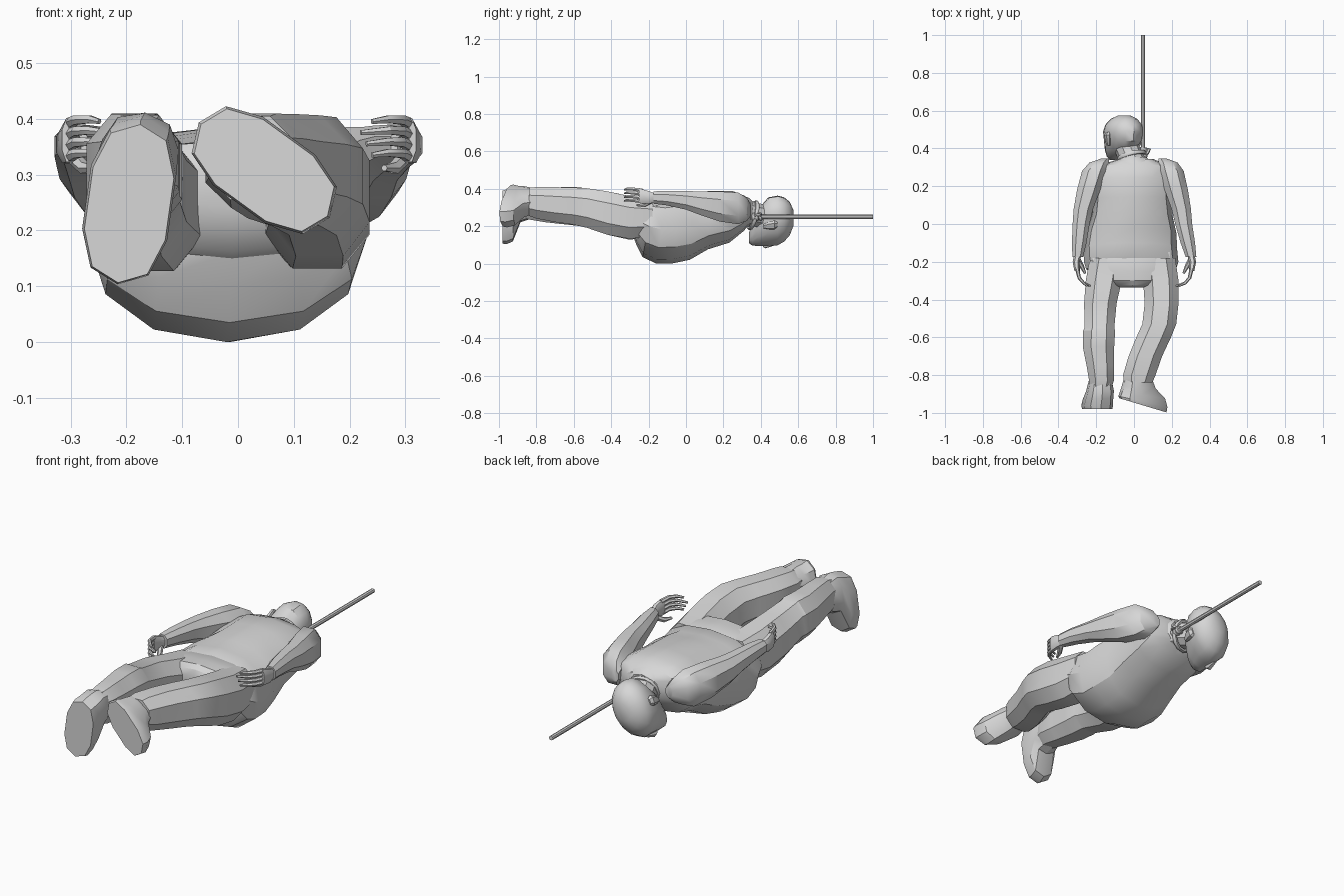
import bpy, bmesh, math
from mathutils import Vector, Matrix

if "Cube" in bpy.data.objects:
    bpy.data.objects.remove(bpy.data.objects["Cube"])

grey = bpy.data.materials.new("plain_grey")
grey.use_nodes = True
grey.diffuse_color = (0.68, 0.68, 0.68, 1)
grey.node_tree.nodes["Principled BSDF"].inputs["Base Color"].default_value = (0.68, 0.68, 0.68, 1)


def finish(bm, name, angle=32):
    bmesh.ops.recalc_face_normals(bm, faces=bm.faces)
    mesh = bpy.data.meshes.new(name)
    bm.to_mesh(mesh)
    bm.free()
    mesh.materials.append(grey)
    obj = bpy.data.objects.new(name, mesh)
    bpy.context.collection.objects.link(obj)
    bpy.ops.object.select_all(action='DESELECT')
    obj.select_set(True)
    bpy.context.view_layer.objects.active = obj
    bpy.ops.object.shade_smooth_by_angle(angle=math.radians(angle))
    return obj


def skin(bm, rings):
    """Bridge successive rings of points and cap both ends."""
    loops = [[bm.verts.new(p) for p in ring] for ring in rings]
    n = len(loops[0])
    for a, b in zip(loops, loops[1:]):
        for i in range(n):
            j = (i + 1) % n
            bm.faces.new((a[i], a[j], b[j], b[i]))
    bm.faces.new(loops[0])
    bm.faces.new(loops[-1])


def body_loft(name, rows, sides=10, roll=0, shear=(0, 0), power=0.85, matrix=None, phase=0.5,
              top_power=None):
    """Loft along y; each row is y, centre x, centre z, half width, half depth."""
    bm = bmesh.new()
    c, s = math.cos(math.radians(roll)), math.sin(math.radians(roll))
    rings = []
    for k, (y, cx, cz, rx, rz) in enumerate(rows):
        ring = []
        amount = k / (len(rows) - 1)
        for i in range(sides):
            t = math.tau * (i + phase) / sides
            bend = top_power if top_power and math.sin(t) > 0 else power
            u = rx * math.copysign(abs(math.cos(t)) ** power, math.cos(t))
            v = rz * math.copysign(abs(math.sin(t)) ** bend, math.sin(t))
            dx, dz = u * c - v * s, u * s + v * c
            ring.append((cx + dx, y + amount * (shear[0] * dx + shear[1] * dz), cz + dz))
        rings.append(ring)
    skin(bm, rings)
    if matrix:
        bm.transform(matrix)
    return finish(bm, name)


def tube(name, points, radii, sides=6):
    """Loft of round sections along a short path."""
    pts = [Vector(p) for p in points]
    bm = bmesh.new()
    rings = []
    for k, p in enumerate(pts):
        d = pts[min(k + 1, len(pts) - 1)] - pts[max(k - 1, 0)]
        q = d.to_track_quat('Z', 'Y')
        rings.append([p + q @ Vector((radii[k] * math.cos(math.tau * i / sides),
                                      radii[k] * math.sin(math.tau * i / sides), 0))
                      for i in range(sides)])
    skin(bm, rings)
    return finish(bm, name)


def loop(name, centre, axis, major, minor, count=14, sides=6):
    """Closed rope ring around an axis."""
    q = Vector(axis).to_track_quat('Z', 'Y')
    bm = bmesh.new()
    grid = []
    for a in range(count):
        t = math.tau * a / count
        row = []
        for b in range(sides):
            w = math.tau * b / sides
            r = major + minor * math.cos(w)
            p = Vector((r * math.cos(t), r * math.sin(t), minor * math.sin(w)))
            row.append(bm.verts.new(Vector(centre) + q @ p))
        grid.append(row)
    for a in range(count):
        for b in range(sides):
            e, f = (a + 1) % count, (b + 1) % sides
            bm.faces.new((grid[a][b], grid[e][b], grid[e][f], grid[a][f]))
    return finish(bm, name, 60)


# Shirt with a heavy belly that tucks back under towards the crotch
body_loft("shirt", [
    (.345, .01, .275, .09, .06), (.31, 0, .268, .18, .095), (.24, -.01, .25, .205, .138),
    (.13, -.01, .232, .205, .156), (.04, -.01, .202, .215, .182), (-.05, -.015, .188, .24, .188),
    (-.13, -.02, .182, .248, .182), (-.2, -.015, .2, .25, .165), (-.24, -.015, .22, .238, .118),
    (-.265, -.01, .245, .19, .085)],
    sides=12, shear=(0, .25), power=.92, phase=0, top_power=.65)
body_loft("collar", [(.29, 0, .28, .12, .09), (.34, 0, .275, .085, .075),
                     (.355, -.005, .27, .07, .065)])

# Trousers
body_loft("trouser_seat", [
    (-.11, -.015, .22, .22, .11), (-.15, -.015, .228, .235, .127), (-.25, -.012, .245, .232, .118),
    (-.3, -.01, .262, .2, .1), (-.325, -.01, .275, .13, .07), (-.335, -.01, .28, .08, .04)],
    sides=12, power=.92, phase=0, top_power=.65)
body_loft("right_trouser_leg", [
    (-.18, -.14, .245, .1, .105), (-.3, -.16, .244, .102, .125), (-.42, -.178, .27, .092, .124),
    (-.55, -.183, .3, .084, .109), (-.565, -.185, .305, .091, .112), (-.65, -.188, .309, .089, .106),
    (-.75, -.178, .314, .078, .1), (-.83, -.172, .32, .07, .092), (-.86, -.175, .32, .062, .085)],
    sides=8)
body_loft("left_trouser_leg", [
    (-.18, .125, .245, .1, .105), (-.3, .142, .246, .1, .122), (-.42, .146, .27, .096, .124),
    (-.53, .134, .297, .096, .113), (-.6, .104, .307, .098, .106), (-.7, .06, .315, .095, .1),
    (-.8, .028, .325, .092, .09), (-.84, .022, .33, .08, .08)], sides=8)

# Shoes with flat soles
body_loft("right_shoe", [
    (-.83, -.178, .318, .06, .08), (-.885, -.18, .316, .072, .096), (-.925, -.19, .262, .076, .145),
    (-.96, -.195, .25, .08, .148), (-.98, -.195, .248, .076, .143)], roll=-8, power=.8)
body_loft("left_shoe", [
    (-.81, .02, .335, .06, .07), (-.865, .025, .33, .07, .092), (-.905, .045, .31, .074, .132),
    (-.94, .047, .308, .079, .145), (-.96, .047, .308, .075, .14)],
    roll=54, shear=(-.3, 0), power=.78)

# Sleeves, hands and fingers
arm_paths = {
    "left": (1, (.15, .18, .198, .224, .25, .263, .285, .302), 0),
    "right": (-1, (.15, .185, .21, .24, .268, .28, .29, .298), -.012),
}
arm_shape = [(.348, .285, .02, .03), (.325, .29, .055, .066), (.28, .295, .07, .09),
             (.18, .305, .066, .086), (.08, .322, .055, .068), (0, .338, .048, .053),
             (-.1, .35, .041, .042), (-.175, .353, .03, .035)]
for side, (sign, xs, shift) in arm_paths.items():
    body_loft(side + "_sleeve", [(y, sign * x, z, rx, rz)
                                 for x, (y, z, rx, rz) in zip(xs, arm_shape)], sides=8)
    hx = xs[-1]
    body_loft(side + "_hand", [
        (-.165, sign * hx, .35, .02, .026), (-.2, sign * (hx + .008), .354, .02, .036),
        (-.25, sign * (hx + .003), .362, .015, .042)], sides=8)
    for i in range(4):
        z = .332 + .02 * i
        reach = .01 * (i % 3)
        tube(f"{side}_finger_{i + 1}", [
            (sign * (hx + .003), -.235, z), (sign * (hx - .008), -.285, z + .006),
            (sign * (hx - .032), -.313, z + .007), (sign * (hx - .062 - reach - shift), -.328, z + .003)],
            [.011, .0095, .008, .005])
    tube(side + "_thumb", [(sign * hx, -.185, .335), (sign * (hx - .022), -.225, .312),
                           (sign * (hx - .04), -.262, .312)], [.014, .012, .006])

# Neck and turned head
tube("neck", [(.01, .29, .28), (-.015, .35, .265), (-.045, .42, .25)], [.075, .066, .066], 10)
turn = Matrix.Translation((-.06, .46, .225)) @ Matrix.Rotation(math.radians(24), 4, 'Y')
body_loft("head", [
    (-.122, 0, -.095, .028, .03), (-.105, 0, -.072, .052, .066), (-.07, 0, -.033, .075, .106),
    (-.02, 0, 0, .09, .137), (.03, 0, .006, .099, .14), (.065, 0, .012, .092, .124),
    (.095, 0, .017, .068, .093), (.114, 0, .02, .032, .046)],
    sides=14, power=1, matrix=turn)
body_loft("nose", [(-.048, 0, -.13, .018, .02), (-.036, 0, -.133, .018, .024),
                   (.012, 0, -.129, .009, .012)], sides=6, matrix=turn)
body_loft("lips", [(-.08, 0, -.118, .012, .012), (-.069, 0, -.122, .026, .014),
                   (-.058, 0, -.122, .018, .012)], sides=6, matrix=turn)
for sign, side in ((1, "left"), (-1, "right")):
    body_loft(side + "_ear", [(-.045, sign * .085, .01, .01, .012), (-.02, sign * .093, .018, .013, .022),
                              (.012, sign * .1, .024, .012, .026), (.028, sign * .095, .024, .008, .016)],
              sides=6, matrix=turn)

# Rope with its loop and wound knot
loop("rope_loop", (-.012, .358, .258), (-.25, 1, -.25), .072, .011)
for i in range(3):
    loop(f"knot_winding_{i + 1}", (.05, .362 + .018 * i, .25), (.1, 1, .1 * (i - 1)), .014, .009, 8)
tube("knot_tail", [(.05, .36, .25), (.07, .375, .262), (.082, .4, .258)], [.01, .01, .008])
tube("rope", [(.047, .35, .25), (.047, .65, .25), (.047, 1, .25)], [.011, .011, .011], 8)
